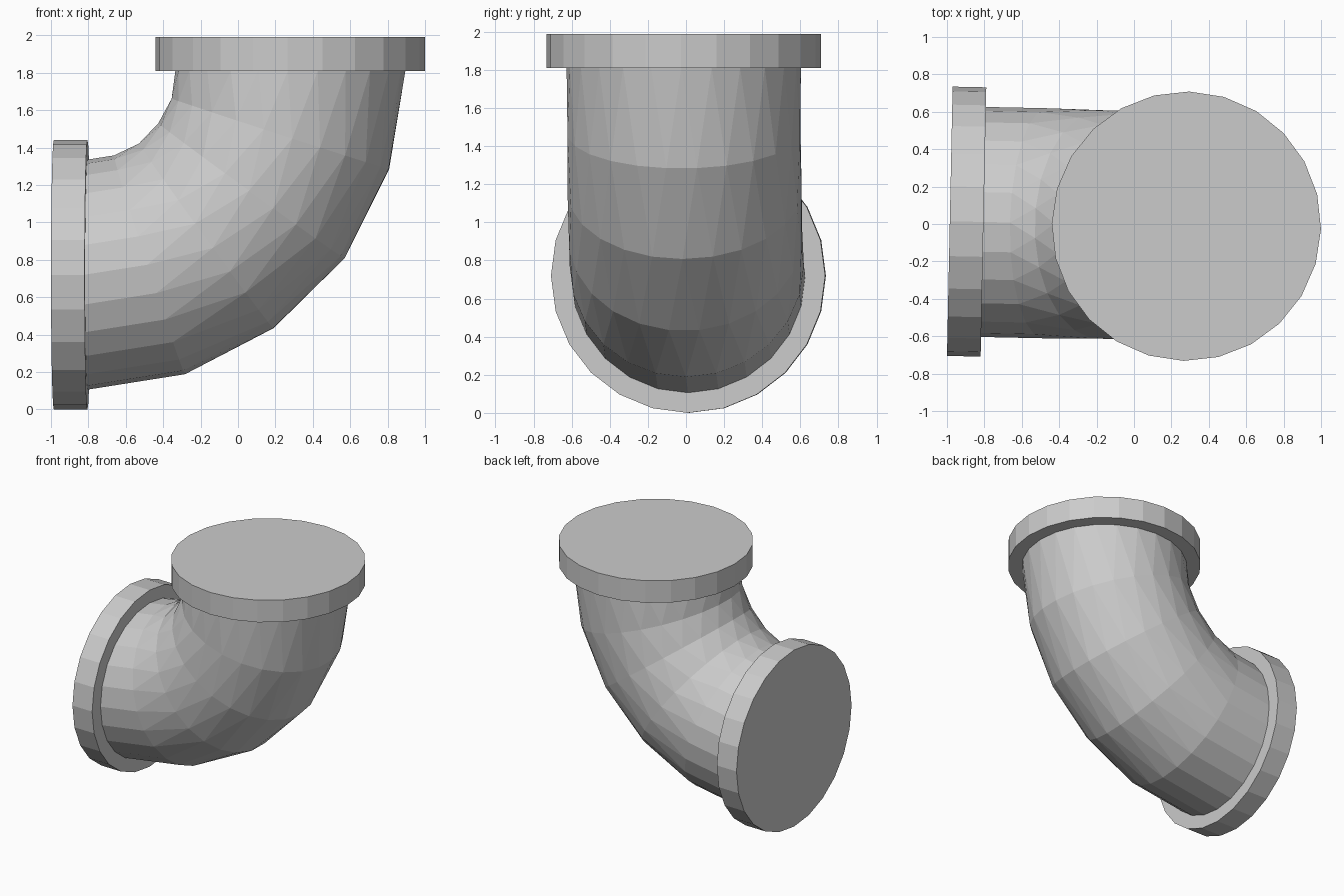
import bpy, bmesh
from math import sin, cos, pi, radians
from mathutils import Matrix, Vector

if "Cube" in bpy.data.objects:
    bpy.data.objects.remove(bpy.data.objects["Cube"])

SIDES = 24
BEND = Vector((-0.81, 0, 1.81))      # centre of the 90 degree bend
R_BEND, R_PIPE, R_FLANGE = 1.09, 0.615, 0.72
YAW = Matrix.Translation((0, -0.006, 0)) @ Matrix.Rotation(radians(-1.2), 4, 'Z')


def finish(name, bm):
    bmesh.ops.recalc_face_normals(bm, faces=bm.faces)
    bm.transform(YAW)
    mesh = bpy.data.meshes.new(name)
    bm.to_mesh(mesh)
    bm.free()
    obj = bpy.data.objects.new(name, mesh)
    bpy.context.collection.objects.link(obj)


def flange(name, centre, rotation):
    bm = bmesh.new()
    bmesh.ops.create_cone(bm, cap_ends=True, segments=SIDES, radius1=R_FLANGE,
                          radius2=R_FLANGE, depth=0.18,
                          matrix=Matrix.Translation(centre) @ rotation)
    finish(name, bm)


def ring(bm, a, phase, shift=0.0):
    # One cross-section at bend angle a, slid along the pipe by shift
    out = Vector((sin(a), 0, -cos(a)))
    along = Vector((cos(a), 0, sin(a)))
    c = BEND + out * R_BEND + along * shift
    return [bm.verts.new(c + R_PIPE * (cos(t) * out + sin(t) * Vector((0, 1, 0))))
            for t in (2 * pi * (i + phase) / SIDES for i in range(SIDES))]


# Elbow pipe: faceted tube with staggered triangles, ends sunk into the flanges
bm = bmesh.new()
STEPS = 5
rings = [(ring(bm, 0, 0, -0.08), 0)]
for k in range(STEPS + 1):
    phase = 0.5 if k in (2, 4) else 0
    rings.append((ring(bm, k * pi / 2 / STEPS, phase), phase))
rings.append((ring(bm, pi / 2, 0, 0.08), 0))
for (lo, p), (hi, q) in zip(rings, rings[1:]):
    for i in range(SIDES):
        j = (i + 1) % SIDES
        if p == q:
            bm.faces.new((lo[i], lo[j], hi[j], hi[i]))
        elif q > p:
            bm.faces.new((lo[i], lo[j], hi[i]))
            bm.faces.new((lo[j], hi[j], hi[i]))
        else:
            bm.faces.new((lo[i], hi[j], hi[i]))
            bm.faces.new((lo[i], lo[j], hi[j]))
bm.faces.new(rings[0][0])
bm.faces.new(rings[-1][0])
finish("elbow_pipe", bm)

# End flanges
flange("top_flange", (0.28, 0, 1.90), Matrix.Identity(4))
flange("side_flange", (-0.895, 0, 0.72), Matrix.Rotation(pi / 2, 4, 'Y'))
